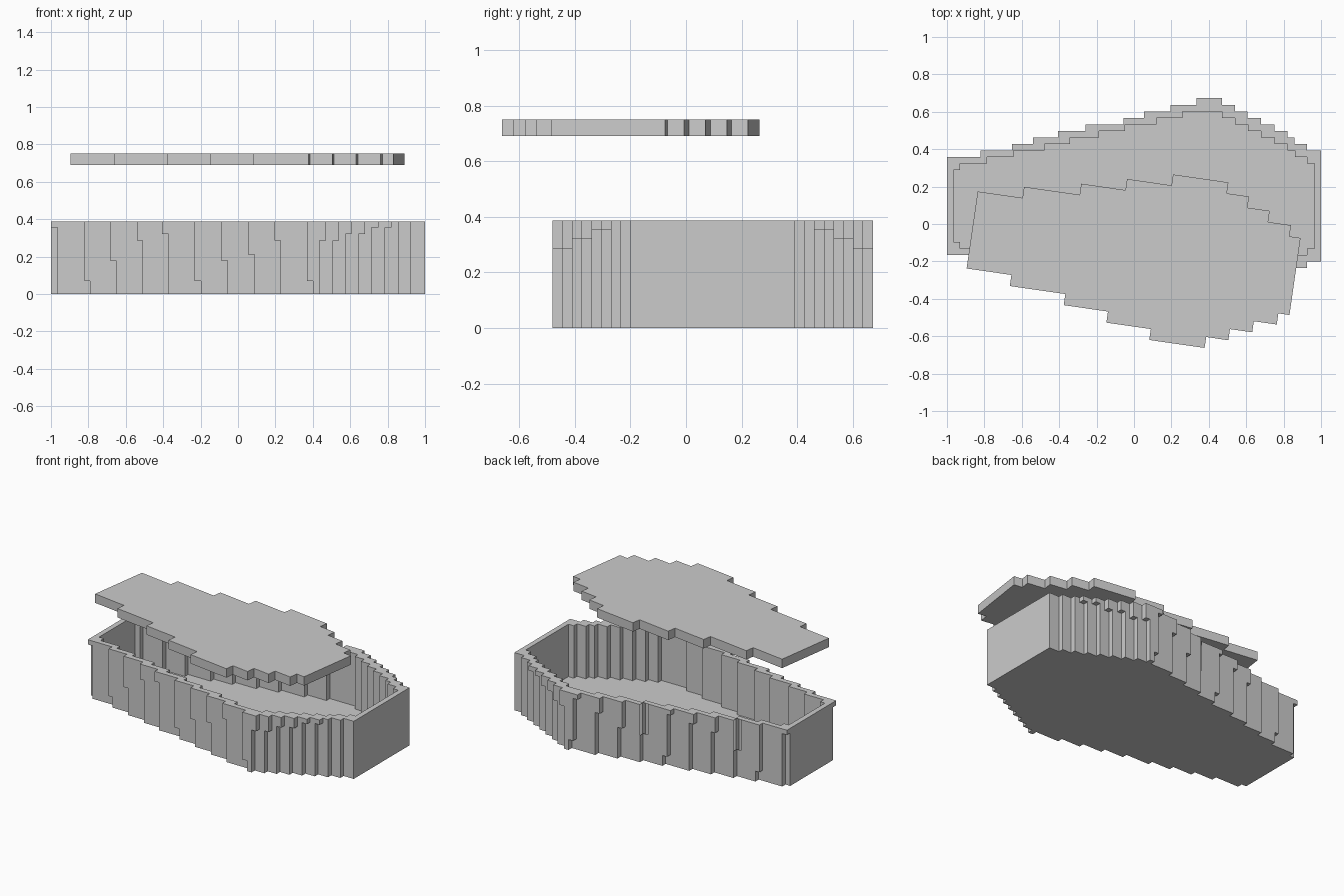
import bpy, bmesh, math
from mathutils import Matrix

if "Cube" in bpy.data.objects:
    bpy.data.objects.remove(bpy.data.objects["Cube"])

S = 0.035            # step depth of the box walls
H = 0.387            # box height
CY = 0.096           # box centre line


def half(k):
    return 0.2615 + S * k


def stepped_outline(x0, spans):
    """Mirrored stair-step outline from (x_end, half_width) spans."""
    top, x = [], x0
    for x_end, h in spans:
        top += [(x, h), (x_end, h)]
        x = x_end
    return top + [(px, -py) for px, py in reversed(top)]


def prism(bm, pts, z0, z1):
    vs = [bm.verts.new((x, y, z0)) for x, y in pts]
    f = bm.faces.new(vs)
    ext = bmesh.ops.extrude_face_region(bm, geom=[f])
    bmesh.ops.translate(bm, vec=(0, 0, z1 - z0),
                        verts=[g for g in ext["geom"] if isinstance(g, bmesh.types.BMVert)])


def make_object(name, bm, matrix):
    bmesh.ops.recalc_face_normals(bm, faces=bm.faces)
    bm.transform(matrix)
    me = bpy.data.meshes.new(name)
    bm.to_mesh(me)
    bm.free()
    ob = bpy.data.objects.new(name, me)
    bpy.context.collection.objects.link(ob)
    return ob


def boolean(ob, cutter, op):
    m = ob.modifiers.new(op.lower(), 'BOOLEAN')
    m.operation, m.solver, m.object = op, 'EXACT', cutter
    cutter.hide_render = True
    cutter.hide_viewport = True


place = Matrix.Translation((0, CY, 0))

# Wall steps: (x at the rim, x near the floor, height where it changes)
rising = [(-1, -.965, .355), (-.82, -.79, .07), (-.685, -.652, .18), (-.54, -.51, .285),
          (-.405, -.372, .32), (-.232, -.197, .07), (-.09, -.055, .18), (.053, .087, .21),
          (.195, .228, .285), (.368, .402, .07)]
falling = [(.47, .437, .285), (.54, .507, .285), (.608, .575, .32), (.68, .645, .32),
           (.75, .715, .355), (.82, .785, .355), (.858, .858, H), (.925, .925, H)]

# Box body, with the outline it has at the floor
ends = [s[1] for s in rising + falling] + [1]
levels = list(range(-1, 10)) + list(range(8, 0, -1))
bm = bmesh.new()
prism(bm, stepped_outline(-1, [(x, half(k)) for x, k in zip(ends, levels)]), 0, H)
box = make_object("box", bm, place)

# Small blocks that widen the walls toward the rim
bm = bmesh.new()
blocks = [(a, b, t, k, s) for k, (a, b, t) in enumerate(rising) for s in (-1, 1)]
blocks += [(b, a, t, 9 - i, s) for i, (a, b, t) in enumerate(falling[:6]) for s in (-1, 1)]
blocks += [(-.258, -.232, .355, 5, 1), (.335, .368, .355, 9, 1)]
for a, b, t, k, s in blocks:
    y0, y1 = s * half(k - 1), s * half(k)
    prism(bm, [(a, y0), (b, y0), (b, y1), (a, y1)], t, H)
bmesh.ops.remove_doubles(bm, verts=bm.verts, dist=1e-5)
rim_blocks = make_object("rim_blocks", bm, place)

# Hollow inside
inner = [-.93, -.785, -.645, -.478, -.342, -.188, -.048, .12, .26,
         .47, .54, .61, .68, .75, .82, .86, .925, .965]
inner_levels = list(range(-2, 8)) + list(range(6, -2, -1))
bm = bmesh.new()
prism(bm, stepped_outline(-.965, [(x, half(k)) for x, k in zip(inner, inner_levels)]), S, H + .1)
hollow = make_object("hollow_cutter", bm, place)

boolean(box, rim_blocks, 'UNION')
boolean(box, hollow, 'DIFFERENCE')

# Apply the booleans and remove the helpers
me = bpy.data.meshes.new_from_object(box.evaluated_get(bpy.context.evaluated_depsgraph_get()))
box.modifiers.clear()
box.data = me
for helper in (rim_blocks, hollow):
    bpy.data.objects.remove(helper)

# Lid, floating above and turned aside
lid_spans = [(-.61, .208), (-.31, .268), (-.071, .328), (.169, .388), (.468, .447),
             (.588, .388), (.708, .328), (.832, .268), (.892, .208)]
bm = bmesh.new()
prism(bm, stepped_outline(-.852, lid_spans), .69, .75)
make_object("lid", bm, Matrix.Rotation(math.radians(-8.2), 4, 'Z') @ Matrix.Translation((0, -.155, 0)))
